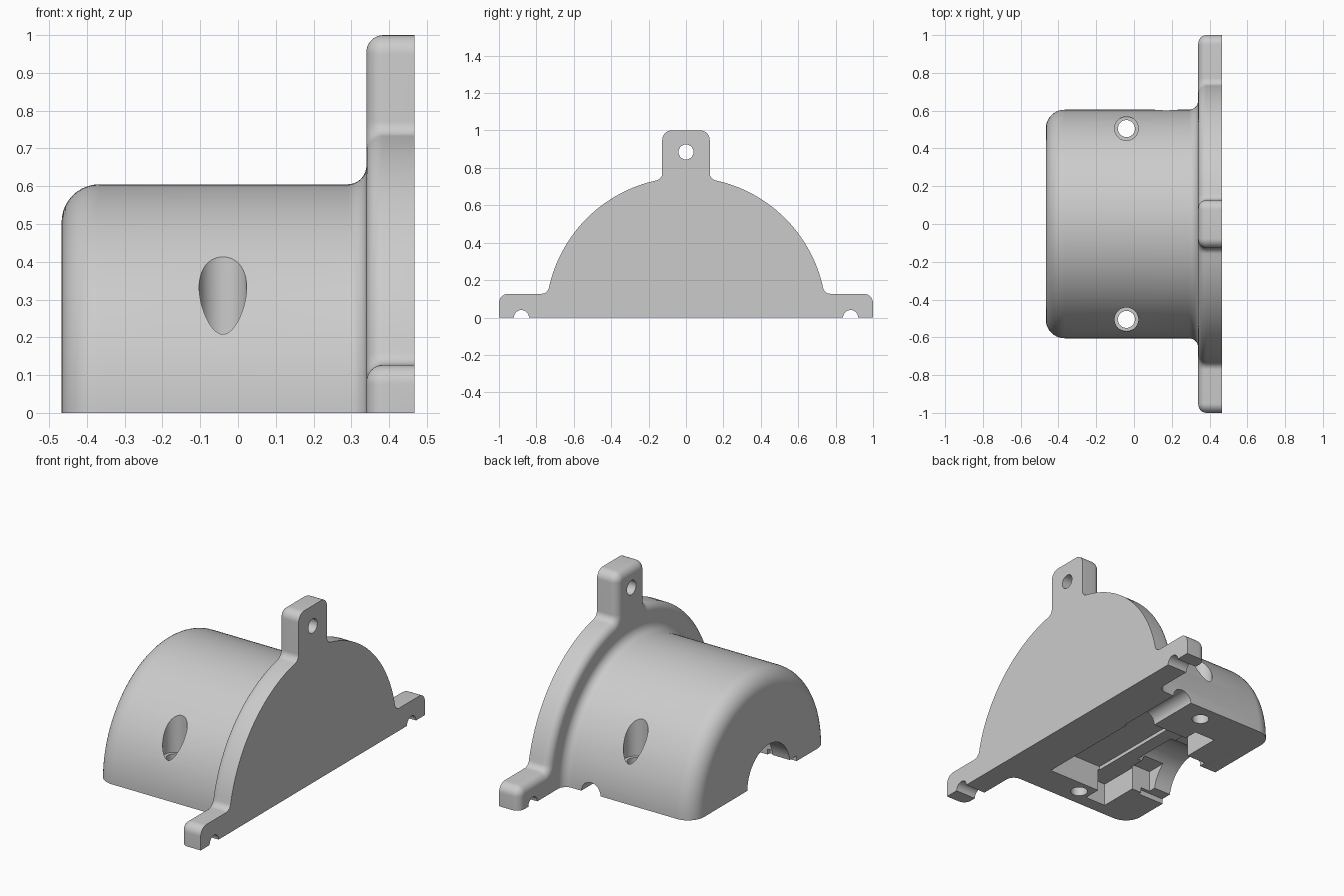
import bpy, bmesh, math
from mathutils import Vector, Matrix

if "Cube" in bpy.data.objects:
    bpy.data.objects.remove(bpy.data.objects["Cube"])

grey = bpy.data.materials.new("plain_grey")
grey.diffuse_color = (0.6, 0.6, 0.6, 1)
grey.use_nodes = True
grey.node_tree.nodes["Principled BSDF"].inputs["Base Color"].default_value = grey.diffuse_color


def finish(bm, name):
    bmesh.ops.recalc_face_normals(bm, faces=bm.faces)
    me = bpy.data.meshes.new(name)
    bm.to_mesh(me)
    bm.free()
    me.materials.append(grey)
    ob = bpy.data.objects.new(name, me)
    bpy.context.collection.objects.link(ob)
    return ob


def loft(name, layers):
    """Join closed rings given as (x, [(y, z), ...]) and cap both ends."""
    bm = bmesh.new()
    rings = [[bm.verts.new((x, y, z)) for y, z in pts] for x, pts in layers]
    n = len(rings[0])
    for a, b in zip(rings, rings[1:]):
        for i in range(n):
            j = (i + 1) % n
            bm.faces.new((a[i], a[j], b[j], b[i]))
    bm.faces.new(rings[0])
    bm.faces.new(rings[-1])
    return finish(bm, name)


def boolean(target, tool, op):
    mod = target.modifiers.new(tool.name, 'BOOLEAN')
    mod.object, mod.operation, mod.solver = tool, op, 'EXACT'
    bpy.context.view_layer.objects.active = target
    bpy.ops.object.modifier_apply(modifier=mod.name)
    bpy.data.objects.remove(tool)


def rod(axis, center, radius, length):
    bm = bmesh.new()
    bmesh.ops.create_cone(bm, cap_ends=True, segments=48, radius1=radius,
                          radius2=radius, depth=length)
    rot = Vector((0, 0, 1)).rotation_difference(Vector(axis)).to_matrix().to_4x4()
    bm.transform(Matrix.Translation(center) @ rot)
    return finish(bm, "rod_cutter")


def box(x0, x1, y0, y1, z0, z1):
    bm = bmesh.new()
    bmesh.ops.create_cube(bm, size=1)
    bm.transform(Matrix.Translation(((x0 + x1) / 2, (y0 + y1) / 2, (z0 + z1) / 2))
                 @ Matrix.Diagonal((x1 - x0, y1 - y0, z1 - z0, 1)))
    return finish(bm, "box_cutter")


# Flange outline: arcs as (cy, cz, radius, start, end, side), side -1 = concave
half = []
for cy, cz, r, a0, a1, side in [
        (0.95, 0.077, 0.05, 0, 90, 1),
        (0.772, 0.167, 0.04, 270, 192.2, -1),
        (0, 0, 0.75, 12.2, 77.8, 1),
        (0.167, 0.772, 0.04, 257.8, 180, -1),
        (0.077, 0.95, 0.05, 0, 90, 1)]:
    steps = 32 if r > 0.5 else 8
    for i in range(steps + 1):
        a = math.radians(a0 + (a1 - a0) * i / steps)
        c, s = math.cos(a), math.sin(a)
        if half and math.dist(half[-1][:2], (cy + r * c, cz + r * s)) < 0.003:
            continue
        half.append((cy + r * c, cz + r * s, side * c, side * s))
half.insert(0, (1, 0, 1, 0))
outline = half + [(-y, z, -ny, nz) for y, z, ny, nz in reversed(half)]


def inset(d):
    return [(y - d * ny, z - d * nz) for y, z, ny, nz in outline]


# Flange plate with a rounded inner rim
R = 0.045
layers = []
for i in range(9):
    a = math.pi / 2 * i / 8
    layers.append((0.34 + R * (1 - math.cos(a)), inset(R * (1 - math.sin(a)))))
layers.append((0.467, inset(0)))
flange = loft("flange", layers)


# Half-round housing with rounded end and a fillet into the flange
def half_ring(r):
    return [(r * math.cos(math.pi * i / 72), r * math.sin(math.pi * i / 72))
            for i in range(73)]


profile = []
for i in range(11):
    a = math.pi / 2 * i / 10
    profile.append((-0.367 - 0.1 * math.cos(a), 0.505 + 0.1 * math.sin(a)))
for i in range(9):
    a = math.pi / 2 * i / 8
    profile.append((0.29 + 0.05 * math.sin(a), 0.655 - 0.05 * math.cos(a)))
profile.append((0.40, 0.655))
housing = loft("housing", [(x, half_ring(r)) for x, r in profile])
boolean(housing, flange, 'UNION')

# Underside pocket, cross slot, end arch with small side step, cable groove
cuts = [box(-0.12, 0.22, -0.43, 0.30, -0.1, 0.15),
        box(-0.24, -0.11, -0.53, 0.38, -0.1, 0.13),
        box(-0.36, -0.23, -0.30, 0.16, -0.1, 0.15),
        rod((1, 0, 0), (-0.40, -0.07, 0), 0.19, 0.4),
        box(-0.5, -0.3, -0.32, -0.2, -0.1, 0.03),
        rod((0, 1, 0), (0.17, 0.5, 0), 0.06, 0.6),
        # Hole in the end face and hole in the top lug
        rod((1, 0, 0), (-0.45, -0.02, 0.45), 0.037, 0.3),
        rod((1, 0, 0), (0.42, 0, 0.885), 0.04, 0.3)]
# Side lug half holes and counterbored vertical screw holes
for s in (-1, 1):
    cuts += [rod((1, 0, 0), (0.42, s * 0.88, 0), 0.04, 0.3),
             rod((0, 0, 1), (-0.04, s * 0.505, 0.2), 0.045, 1),
             rod((0, 0, 1), (-0.04, s * 0.505, 0.6), 0.063, 0.8)]
for cutter in cuts:
    boolean(housing, cutter, 'DIFFERENCE')

bpy.ops.object.select_all(action='DESELECT')
housing.select_set(True)
bpy.context.view_layer.objects.active = housing
bpy.ops.object.shade_smooth_by_angle(angle=math.radians(30))
